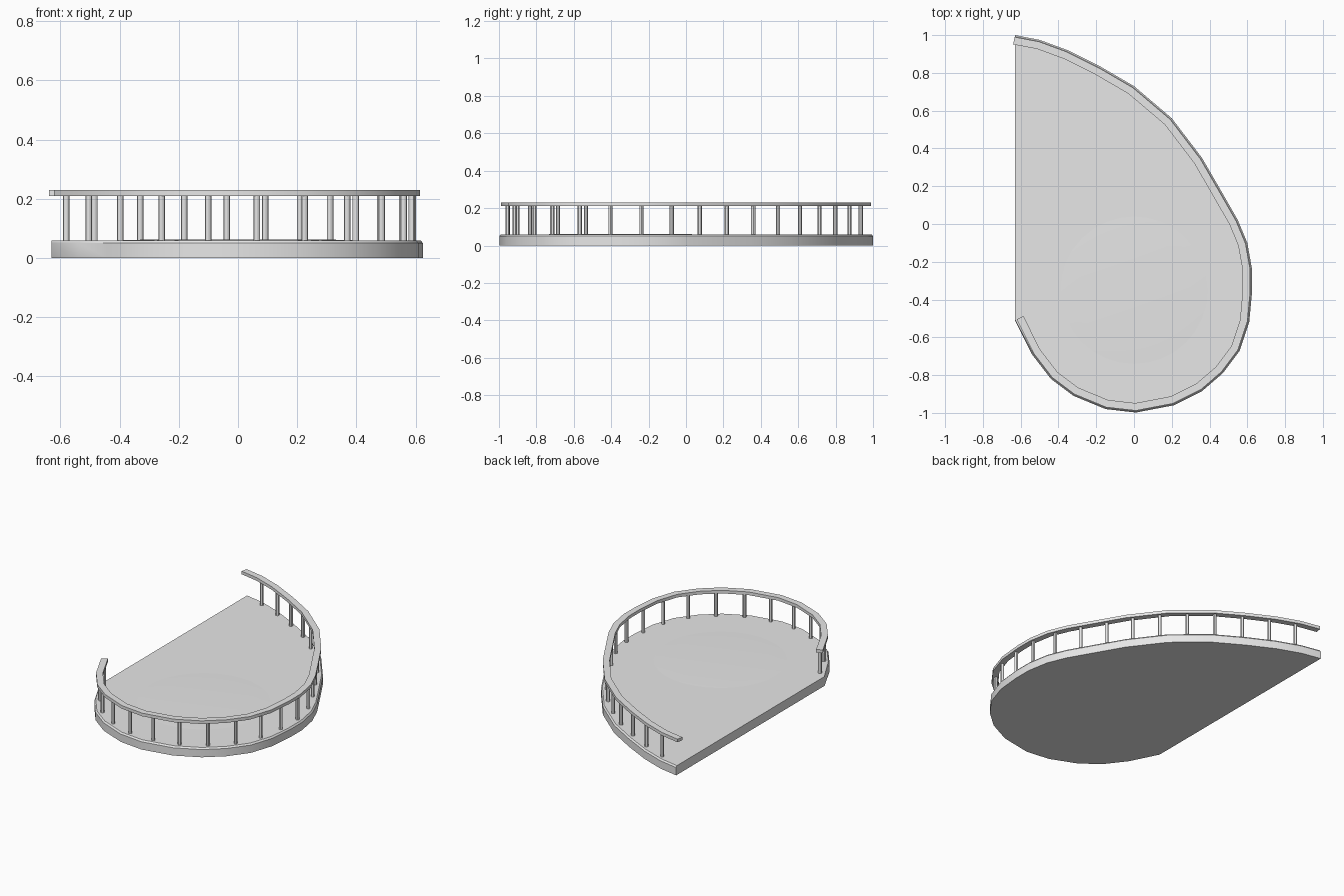
import bpy
import bmesh
from mathutils import Vector

if "Cube" in bpy.data.objects:
    bpy.data.objects.remove(bpy.data.objects["Cube"], do_unlink=True)

grey = bpy.data.materials.new("light_grey")
grey.use_nodes = True
grey.diffuse_color = (0.8, 0.8, 0.8, 1)
grey.node_tree.nodes["Principled BSDF"].inputs["Base Color"].default_value = grey.diffuse_color

# Curved edge of the balcony, from the back wall corner round to the front one
EDGE = [Vector(p) for p in (
    (-.63, 1), (-.5, .975), (-.35, .92), (-.18, .835), (0, .73), (.2, .56),
    (.36, .35), (.47, .16), (.55, .02), (.6, -.1), (.625, -.24), (.625, -.36),
    (.61, -.52), (.56, -.67), (.47, -.79), (.36, -.885), (.21, -.96), (.01, -.998),
    (-.15, -.98), (-.32, -.91), (-.44, -.82), (-.54, -.69), (-.63, -.51))]


def inset(dist):
    """Edge curve moved inwards by dist."""
    out = []
    for i, p in enumerate(EDGE):
        a, b = EDGE[max(i - 1, 0)], EDGE[min(i + 1, len(EDGE) - 1)]
        t = (b - a).normalized()
        out.append(p + Vector((t.y, -t.x)) * dist)
    return out


def finish(bm, name):
    bmesh.ops.recalc_face_normals(bm, faces=bm.faces)
    mesh = bpy.data.meshes.new(name)
    bm.to_mesh(mesh)
    bm.free()
    mesh.materials.append(grey)
    obj = bpy.data.objects.new(name, mesh)
    bpy.context.collection.objects.link(obj)
    bpy.ops.object.select_all(action='DESELECT')
    obj.select_set(True)
    bpy.context.view_layer.objects.active = obj
    bpy.ops.object.shade_smooth_by_angle()


def bridge(bm, r1, r2, closed):
    for i in range(len(r1) if closed else len(r1) - 1):
        j = (i + 1) % len(r1)
        bm.faces.new((r1[i], r1[j], r2[j], r2[i]))


# Floor slab with a small chamfer along the curved rim
bm = bmesh.new()
rings = []
for dist, z in ((0, 0), (0, .05), (.008, .06)):
    pts = inset(dist)
    pts[0].x = pts[-1].x = -.63
    rings.append([bm.verts.new((p.x, p.y, z)) for p in pts])
for low, high in zip(rings, rings[1:]):
    bridge(bm, low, high, True)
bm.faces.new(rings[0])
bm.faces.new(rings[-1])
finish(bm, "floor_slab")

# Very shallow raised area in the floor
bm = bmesh.new()
bmesh.ops.create_cone(bm, cap_ends=True, segments=32, radius1=.4, radius2=.3, depth=.003)
bmesh.ops.translate(bm, verts=bm.verts, vec=(0, -.35, .0612))
finish(bm, "floor_rise")

# Handrail: rectangular section swept along the edge
bm = bmesh.new()
rails = [[bm.verts.new((p.x, p.y, z)) for p in inset(d)]
         for d, z in ((.01, .21), (.01, .23), (.05, .23), (.05, .21))]
for i in range(4):
    bridge(bm, rails[i], rails[(i + 1) % 4], False)
for end in (0, -1):
    bm.faces.new([r[end] for r in rails])
finish(bm, "handrail")

# Balusters spaced evenly under the rail
path = inset(.033)
lengths = [(b - a).length for a, b in zip(path, path[1:])]


def along(s):
    for i, seg in enumerate(lengths):
        if s <= seg or i == len(lengths) - 1:
            return path[i].lerp(path[i + 1], s / seg)
        s -= seg


COUNT, START, STOP = 22, .155, sum(lengths) - .045
bm = bmesh.new()
for k in range(COUNT):
    p = along(START + (STOP - START) * k / (COUNT - 1))
    made = bmesh.ops.create_cone(bm, cap_ends=True, segments=12, radius1=.011,
                                 radius2=.011, depth=.16)
    bmesh.ops.translate(bm, verts=made["verts"], vec=(p.x, p.y, .135))
finish(bm, "balusters")
